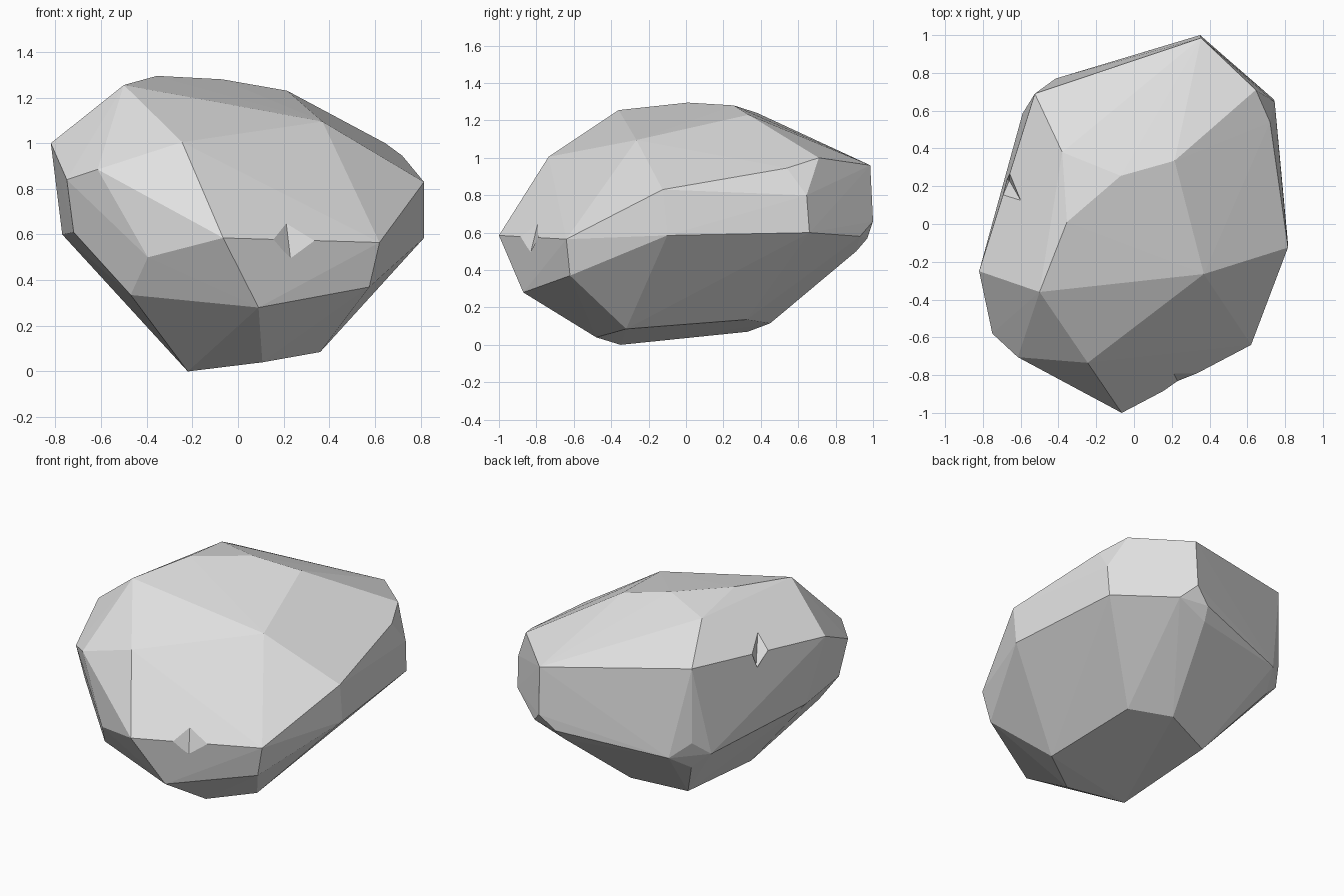
import bpy
import bmesh
from mathutils import Vector

cube = bpy.data.objects.get("Cube")
if cube:
    bpy.data.objects.remove(cube, do_unlink=True)

# One grey stone colour
STONE = (0.75, 0.75, 0.75, 1)
stone = bpy.data.materials.new("grey stone")
stone.use_nodes = True
stone.diffuse_color = STONE
stone.node_tree.nodes["Principled BSDF"].inputs["Base Color"].default_value = STONE


def faceted_solid(name, corners):
    """Wrap a convex, flat-faced solid around the given corners."""
    bm = bmesh.new()
    for corner in corners:
        bm.verts.new(corner)
    result = bmesh.ops.convex_hull(bm, input=bm.verts[:])
    loose = {v for v in result["geom_interior"] + result["geom_unused"]
             if isinstance(v, bmesh.types.BMVert) and v.is_valid}
    bmesh.ops.delete(bm, geom=list(loose), context="VERTS")
    bmesh.ops.recalc_face_normals(bm, faces=bm.faces[:])
    mesh = bpy.data.meshes.new(name)
    bm.to_mesh(mesh)
    bm.free()
    mesh.materials.append(stone)
    obj = bpy.data.objects.new(name, mesh)
    bpy.context.collection.objects.link(obj)
    return obj


# Main corners of the boulder, grouped by region
crown = [(-.5, -.36, 1.255), (-.355, .01, 1.295), (-.07, .255, 1.28),
         (.215, .335, 1.23), (-.38, .38, 1.24), (.37, -.265, 1.095)]
shoulder = [(-.82, -.25, 1), (-.245, -.735, 1.005), (-.525, .69, 1.07),
            (.645, .71, 1), (.72, .54, .945), (.355, .985, .96)]
front = [(-.75, -.58, .84), (-.615, -.705, .885), (-.065, -1, .585),
         (-.395, -.82, .5), (-.72, -.53, .61), (.62, -.64, .565)]
sides = [(.815, -.125, .83), (.815, -.1, .585), (.745, .645, .8),
         (.74, .66, .6), (-.77, -.12, .6)]
back = [(.35, 1, .66), (.43, .93, .58), (.25, .97, .57), (.225, .91, .5),
        (-.415, .77, .495), (-.525, .69, .59), (-.59, .585, .5), (-.48, .63, .4)]
base = [(-.47, -.685, .335), (.09, -.87, .28), (.575, -.62, .37),
        (.36, -.32, .085), (.107, -.48, .04), (-.22, -.35, 0),
        (-.245, .33, .07), (.08, .45, .115), (.32, .325, .135)]
boulder = faceted_solid("boulder", crown + shoulder + front + sides + back + base)


def chip(name, start, end, upper, lower):
    """Knock a small V-shaped chip out of an edge running start to end."""
    start, end, upper, lower = map(Vector, (start, end, upper, lower))
    edge = (start + end) / 2
    outside = edge + (edge - (upper + lower) / 2) * 2
    cutter = faceted_solid(name, [start, end, upper, lower, outside])
    cutter.hide_render = True
    cutter.hide_viewport = True
    cutter.display_type = "WIRE"
    cut = boulder.modifiers.new(name, "BOOLEAN")
    cut.operation = "DIFFERENCE"
    cut.solver = "EXACT"
    cut.object = cutter


# Two small chips: one in the front ledge, one in the right rim
chip("front_chip_cutter", (.15, -.89, .58), (.335, -.79, .573),
     (.21, -.79, .66), (.23, -.83, .495))
chip("right_chip_cutter", (-.693, .154, 1.03), (-.658, .267, 1.04),
     (-.6, .125, 1.11), (-.66, .23, .93))
